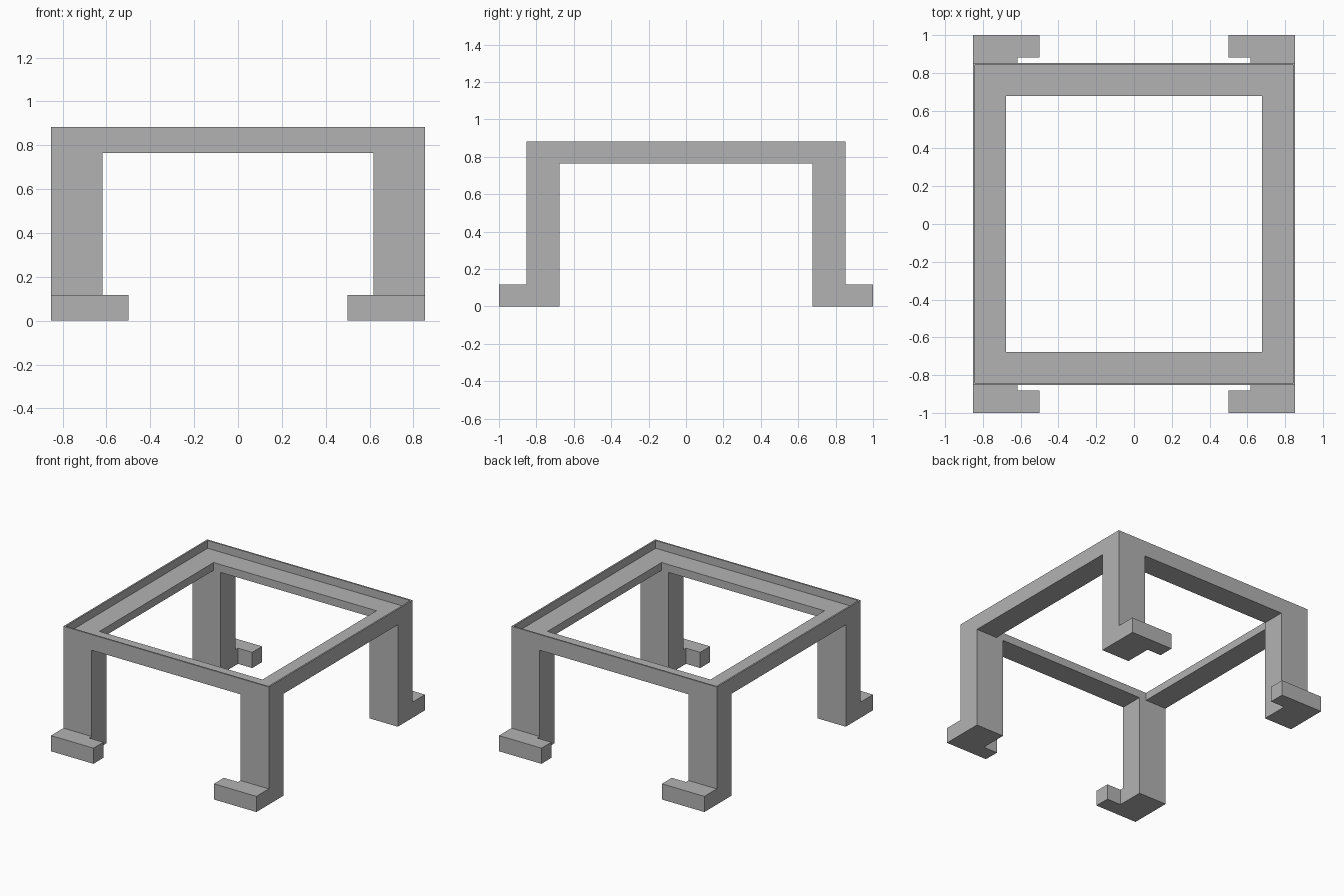
import bpy
import bmesh

U = 2 / 17  # design module: one foot height

if "Cube" in bpy.data.objects:
    bpy.data.objects.remove(bpy.data.objects["Cube"], do_unlink=True)

grey = bpy.data.materials.new("plain grey")
grey.use_nodes = True
grey.diffuse_color = (0.45, 0.45, 0.45, 1)
grey.node_tree.nodes["Principled BSDF"].inputs["Base Color"].default_value = grey.diffuse_color


def finish(bm, name):
    """Turn a bmesh into a named, flat-shaded object."""
    bmesh.ops.recalc_face_normals(bm, faces=bm.faces)
    mesh = bpy.data.meshes.new(name)
    bm.to_mesh(mesh)
    bm.free()
    mesh.materials.append(grey)
    obj = bpy.data.objects.new(name, mesh)
    bpy.context.collection.objects.link(obj)
    return obj


def square_ring(name, profile):
    """Sweep a closed (half width, height) profile around a square."""
    bm = bmesh.new()
    loops = [[bm.verts.new((sx * r, sy * r, z))
              for sx, sy in ((-1, -1), (1, -1), (1, 1), (-1, 1))]
             for r, z in profile]
    for a, b in zip(loops, loops[1:] + loops[:1]):
        for i in range(4):
            j = (i + 1) % 4
            bm.faces.new((a[i], a[j], b[j], b[i]))
    return finish(bm, name)


def mirrored_prism(name, outline, height):
    """Extrude an outline upwards from the ground and mirror it to all four corners."""
    bm = bmesh.new()
    base = bm.faces.new([bm.verts.new((x, y, 0)) for x, y in outline])
    top = bmesh.ops.extrude_face_region(bm, geom=[base], use_keep_orig=True)
    verts = [g for g in top["geom"] if isinstance(g, bmesh.types.BMVert)]
    bmesh.ops.translate(bm, verts=verts, vec=(0, 0, height))
    obj = finish(bm, name)
    mirror = obj.modifiers.new("four corners", "MIRROR")
    mirror.use_axis = (True, True, False)
    mirror.use_mirror_merge = False
    return obj


outer = 7.25 * U      # outside of the frame
inner = 5.75 * U      # opening of the frame
leg_side = 5.25 * U   # inner side of the legs
lip = 0.012
underside, ledge, rim = 6.5 * U, 7 * U, 7.5 * U

# Frame with a recessed ledge inside a thin raised lip
square_ring("top_frame", [(outer, underside), (outer, rim), (outer - lip, rim),
                          (outer - lip, ledge), (inner, ledge), (inner, underside)])

# Corner legs
mirrored_prism("legs", [(leg_side, inner), (outer, inner),
                        (outer, outer), (leg_side, outer)], underside)

# Hooked feet projecting at front and back
toe, back, tip = 8.5 * U, 7.5 * U, 4.25 * U
mirrored_prism("feet", [(leg_side, outer), (outer, outer), (outer, toe),
                        (tip, toe), (tip, back), (leg_side, back)], U)
